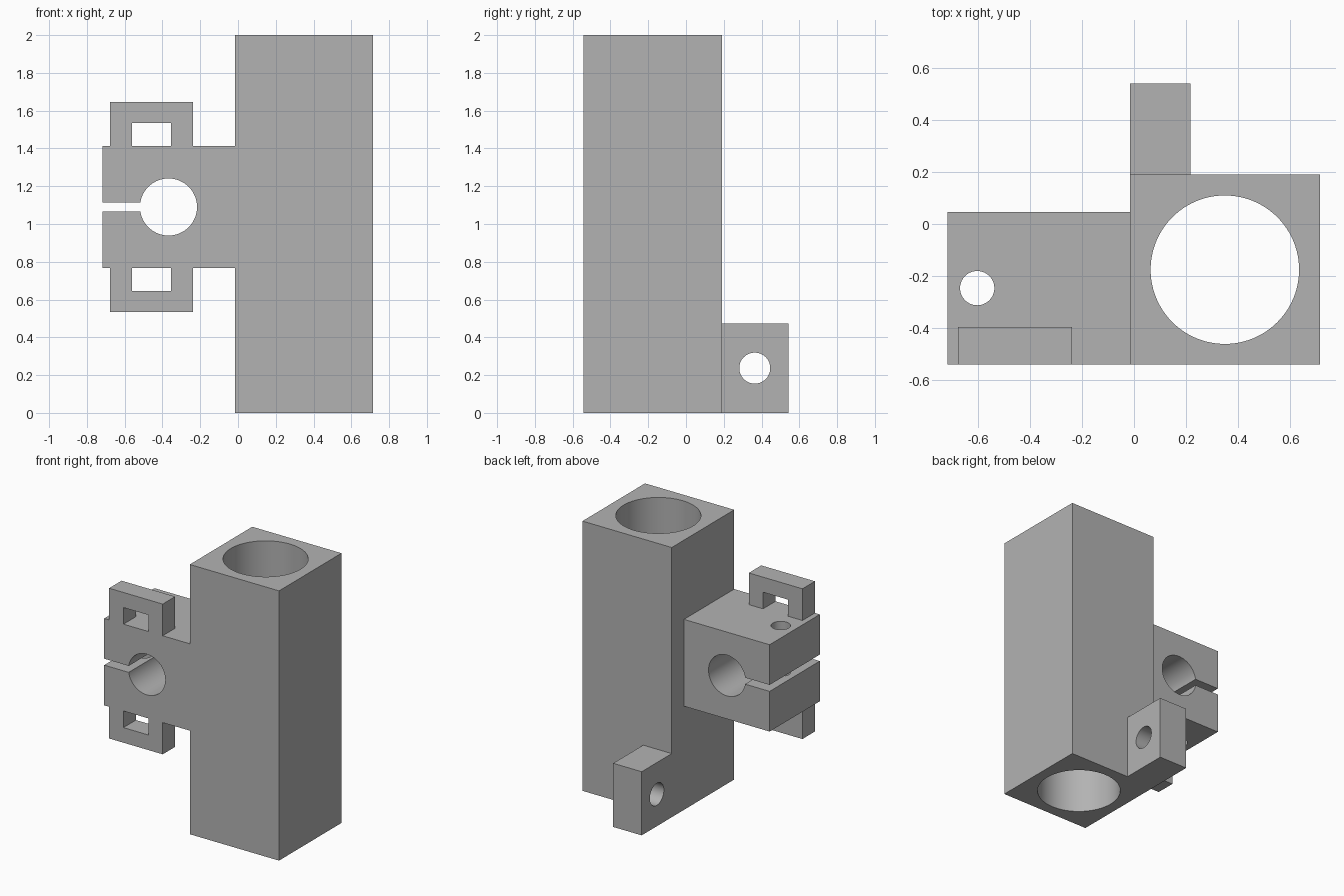
import bpy
from math import pi, radians

cube = bpy.data.objects.get("Cube")
if cube:
    bpy.data.objects.remove(cube, do_unlink=True)

grey = bpy.data.materials.new("plain grey")
grey.use_nodes = True
grey.diffuse_color = (0.45, 0.45, 0.45, 1)
grey.node_tree.nodes["Principled BSDF"].inputs["Base Color"].default_value = (0.45, 0.45, 0.45, 1)


def box(name, x, y, z):
    """Box spanning the given (low, high) ranges."""
    spans = (x, y, z)
    bpy.ops.mesh.primitive_cube_add(size=1, location=[sum(s) / 2 for s in spans])
    ob = bpy.context.object
    ob.name = name
    ob.scale = [s[1] - s[0] for s in spans]
    bpy.ops.object.transform_apply(location=True, rotation=True, scale=True)
    ob.data.materials.append(grey)
    return ob


def rod(name, centre, radius, length, turn=(0, 0, 0)):
    """Round cutter, along z unless turned."""
    bpy.ops.mesh.primitive_cylinder_add(vertices=96, radius=radius, depth=length,
                                        location=centre, rotation=turn)
    ob = bpy.context.object
    ob.name = name
    bpy.ops.object.transform_apply(location=True, rotation=True, scale=True)
    ob.data.materials.append(grey)
    return ob


def combine(target, tool, operation):
    """Apply a boolean and discard the tool."""
    tool.hide_render = True
    bpy.ops.object.select_all(action='DESELECT')
    bpy.context.view_layer.objects.active = target
    target.select_set(True)
    mod = target.modifiers.new(operation, 'BOOLEAN')
    mod.operation = operation
    mod.solver = 'EXACT'
    mod.object = tool
    bpy.ops.object.modifier_apply(modifier=mod.name)
    bpy.data.objects.remove(tool, do_unlink=True)


FRONT = -0.542
EDGE = -0.016      # right side of the column
LAP = 0.03         # overlap that fuses the parts
MID = 1.09         # height of the clamp centre

# Column, clamp block and rear lug, fused into one solid
bracket = box("tube_bracket", (EDGE, 0.716), (FRONT, 0.19), (0, 2))
combine(bracket, box("clamp_block", (-0.718, EDGE + LAP), (FRONT, 0.046),
                     (MID - 0.322, MID + 0.322)), 'UNION')
combine(bracket, box("rear_lug", (EDGE, 0.218), (0.19 - LAP, 0.542), (0, 0.472)), 'UNION')

# Strap loops above and below the clamp
for side in (1, -1):
    def heights(a, b):
        return sorted((MID + side * a, MID + side * b))
    loop = box("strap_loop", (-0.678, -0.238), (FRONT, -0.396), heights(0.28, 0.557))
    combine(loop, box("loop_opening", (-0.56, -0.355), (-0.7, -0.3),
                      heights(0.2, 0.445)), 'DIFFERENCE')
    combine(bracket, loop, 'UNION')

# Bores: main tube, clamped rod, clamp screw and lug pin
cutters = (
    rod("main_bore", (0.35, -0.176, 1), 0.286, 3),
    rod("clamp_bore", (-0.368, -0.25, MID), 0.151, 1, (pi / 2, 0, 0)),
    rod("screw_hole", (-0.604, -0.247, MID), 0.066, 1),
    rod("lug_hole", (0.1, 0.364, 0.237), 0.082, 0.6, (0, pi / 2, 0)),
    # Slit that lets the clamp close
    box("clamp_slit", (-0.9, -0.4), (-0.8, 0.3), (MID - 0.024, MID + 0.024)),
)
for cutter in cutters:
    combine(bracket, cutter, 'DIFFERENCE')

bracket.select_set(True)
bpy.context.view_layer.objects.active = bracket
bpy.ops.object.shade_smooth_by_angle(angle=radians(30))
